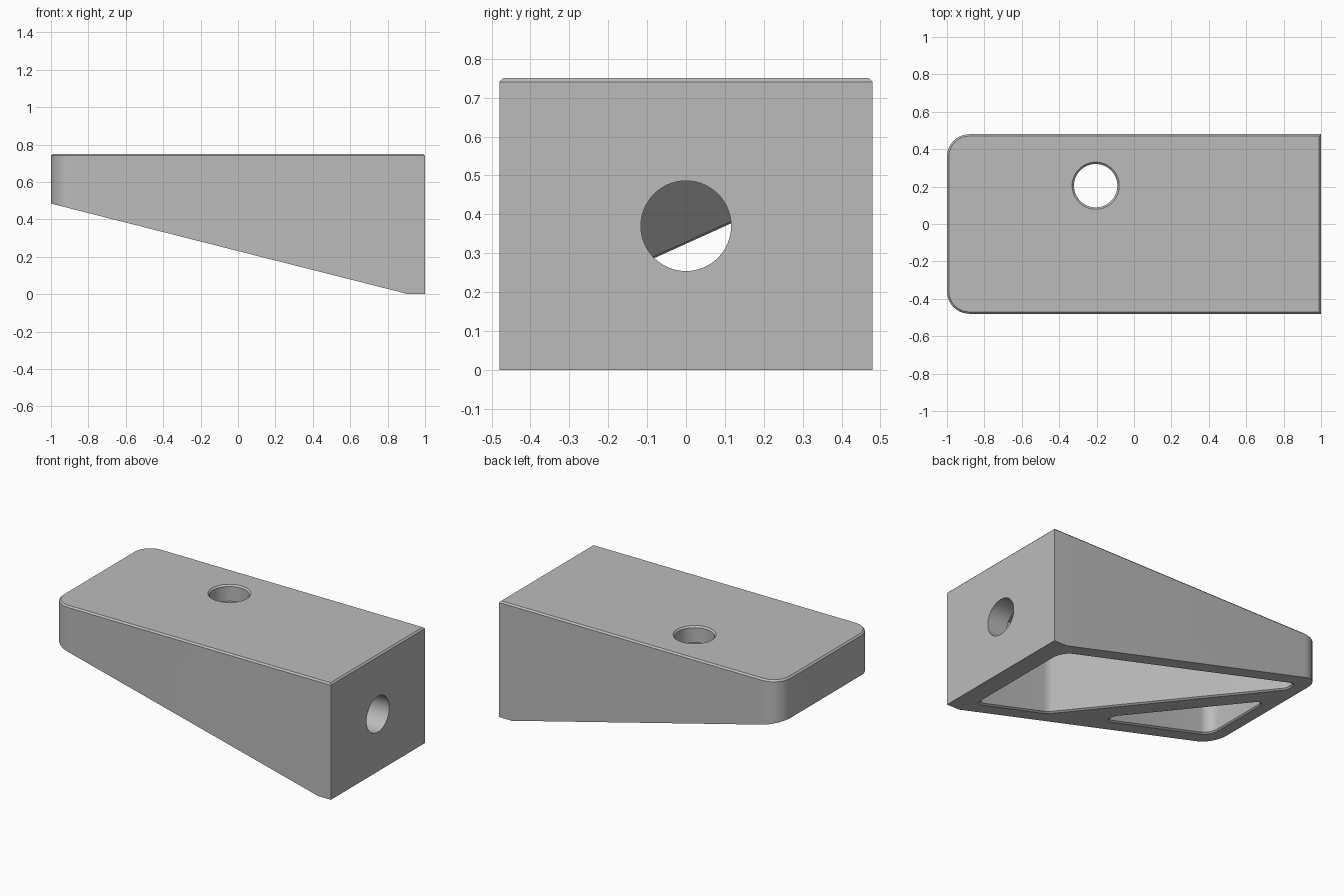
import bpy, bmesh, math
from mathutils import Vector

if "Cube" in bpy.data.objects:
    bpy.data.objects.remove(bpy.data.objects["Cube"], do_unlink=True)

SLOPE, TOE = 0.2534, 0.91        # underside rises towards -x from the toe
HEIGHT, CHAMFER, ROOF = 0.75, 0.01, 0.645
LEFT, RIGHT, SIDE = -0.89, 0.86, 0.38    # inner faces of the walls
RIB, RIB_X = -0.56, -0.37        # rib direction and where it crosses the middle
HOLE = 0.116
bm = bmesh.new()


def outline(corners, grow=0.0, steps=10):
    """Counter-clockwise polygon of (x, y, radius) corners, rounded and offset."""
    result = []
    for i, (x, y, r) in enumerate(corners):
        p = Vector((x, y))
        a = (p - Vector(corners[i - 1][:2])).normalized()
        b = (Vector(corners[(i + 1) % len(corners)][:2]) - p).normalized()
        n1, n2 = Vector((a.y, -a.x)), Vector((b.y, -b.x))
        miter = (n1 + n2) / (1 + n1.dot(n2))
        if r == 0:
            result.append(p + miter * grow)
            continue
        start = math.atan2(n1.y, n1.x)
        turn = math.acos(max(-1, min(1, n1.dot(n2))))
        for k in range(steps + 1):
            t = start + turn * k / steps
            result.append(p - miter * r + Vector((math.cos(t), math.sin(t))) * (r + grow))
    return result


def edges_of(loop):
    return list(zip(loop, loop[1:] + loop[:1]))


def ring(points):
    """Closed loop of vertices and edges."""
    verts = [bm.verts.new(p) for p in points]
    for a, b in edges_of(verts):
        bm.edges.new((a, b))
    return verts


def flat(points, z):
    return ring([(p.x, p.y, z) for p in points])


def sloped(points, lift):
    return ring([(p.x, p.y, max(0, SLOPE * (TOE - p.x)) + lift) for p in points])


def circle(place, n=64):
    turns = [2 * math.pi * i / n for i in range(n)]
    return ring([place(math.cos(t), math.sin(t)) for t in turns])


def fill(normal, *loops):
    """Planar face bounded by the first loop, with the others as holes."""
    edges = [bm.edges.get(pair) for loop in loops for pair in edges_of(loop)]
    bmesh.ops.triangle_fill(bm, edges=edges, use_beauty=True, normal=normal)


def bridge(low, high, hole=None):
    """Walls between two rings; the tall end wall may hold a hole."""
    for (a, b), (c, d) in zip(edges_of(low), edges_of(high)):
        if hole and a.co.x > 0.8 and a.co.y * b.co.y < 0:
            end = [a, b, d, c]
        else:
            bm.faces.new((a, b, d, c))
    if hole:
        fill((1, 0, 0), end, hole)


# Hole through the tall end
end_outer, end_inner = [circle(lambda u, v: (x, HOLE * u, 0.37 + HOLE * v))
                        for x in (1, RIGHT)]
bridge(end_outer, end_inner)

# Hole through the top, with a chamfered rim
top_rim, top_neck, top_roof = [
    circle(lambda u, v: (r * u - 0.205, r * v + 0.205, z))
    for r, z in ((HOLE + CHAMFER, HEIGHT), (HOLE, HEIGHT - CHAMFER), (HOLE, ROOF))]
bridge(top_rim, top_neck)
bridge(top_neck, top_roof)

# Outer wedge: rounded at the thin end, chamfered around the top
plan = [(-1, -0.48, 0.12), (TOE, -0.48, 0), (1, -0.48, 0),
        (1, 0.48, 0), (TOE, 0.48, 0), (-1, 0.48, 0.12)]
base = sloped(outline(plan), 0)
shoulder = flat(outline(plan), HEIGHT - CHAMFER)
top = flat(outline(plan, -CHAMFER), HEIGHT)
bridge(base, shoulder, end_outer)
bridge(shoulder, top)
fill((0, 0, 1), top, top_rim)


# Underside pockets on either side of the diagonal rib
def rib_end(shift):
    """Points where a rib face meets the thin-end wall and the front wall."""
    return (RIB * (LEFT - RIB_X) + shift, (-SIDE - shift) / RIB + RIB_X)


y, x = rib_end(0.012)
main_pocket = [(LEFT, SIDE, 0.04), (LEFT, y, 0.04), (x, -SIDE, 0.1),
               (RIGHT, -SIDE, 0.05), (RIGHT, SIDE, 0.07)]
y, x = rib_end(-0.172)
corner_pocket = [(LEFT, y, 0.04), (LEFT, -SIDE, 0.07), (x, -SIDE, 0.04)]

mouths = []
for corners, wall_hole, roof_holes in ((main_pocket, end_inner, [top_roof]),
                                       (corner_pocket, None, [])):
    mouth = sloped(outline(corners, CHAMFER), 0)
    lip = sloped(outline(corners), CHAMFER)
    roof = flat(outline(corners), ROOF)
    bridge(mouth, lip)
    bridge(lip, roof, wall_hole)
    fill((0, 0, -1), roof, *roof_holes)
    mouths.append(mouth)

# Flat toe and sloped underside around the pocket mouths
bm.faces.new([v for v in base if v.co.x > TOE - 0.01])
fill((-SLOPE, 0, -1), [v for v in base if v.co.x < TOE + 0.01], *mouths)
bmesh.ops.recalc_face_normals(bm, faces=bm.faces[:])

mesh = bpy.data.meshes.new("wedge_block")
bm.to_mesh(mesh)
bm.free()
block = bpy.data.objects.new("wedge_block", mesh)
bpy.context.scene.collection.objects.link(block)

# Single grey finish
grey = bpy.data.materials.new("plain_grey")
grey.use_nodes = True
colour = (0.5, 0.5, 0.5, 1)
grey.diffuse_color = colour
grey.node_tree.nodes["Principled BSDF"].inputs["Base Color"].default_value = colour
mesh.materials.append(grey)

bpy.ops.object.select_all(action="DESELECT")
bpy.context.view_layer.objects.active = block
block.select_set(True)
bpy.ops.object.shade_smooth_by_angle(angle=math.radians(25))
